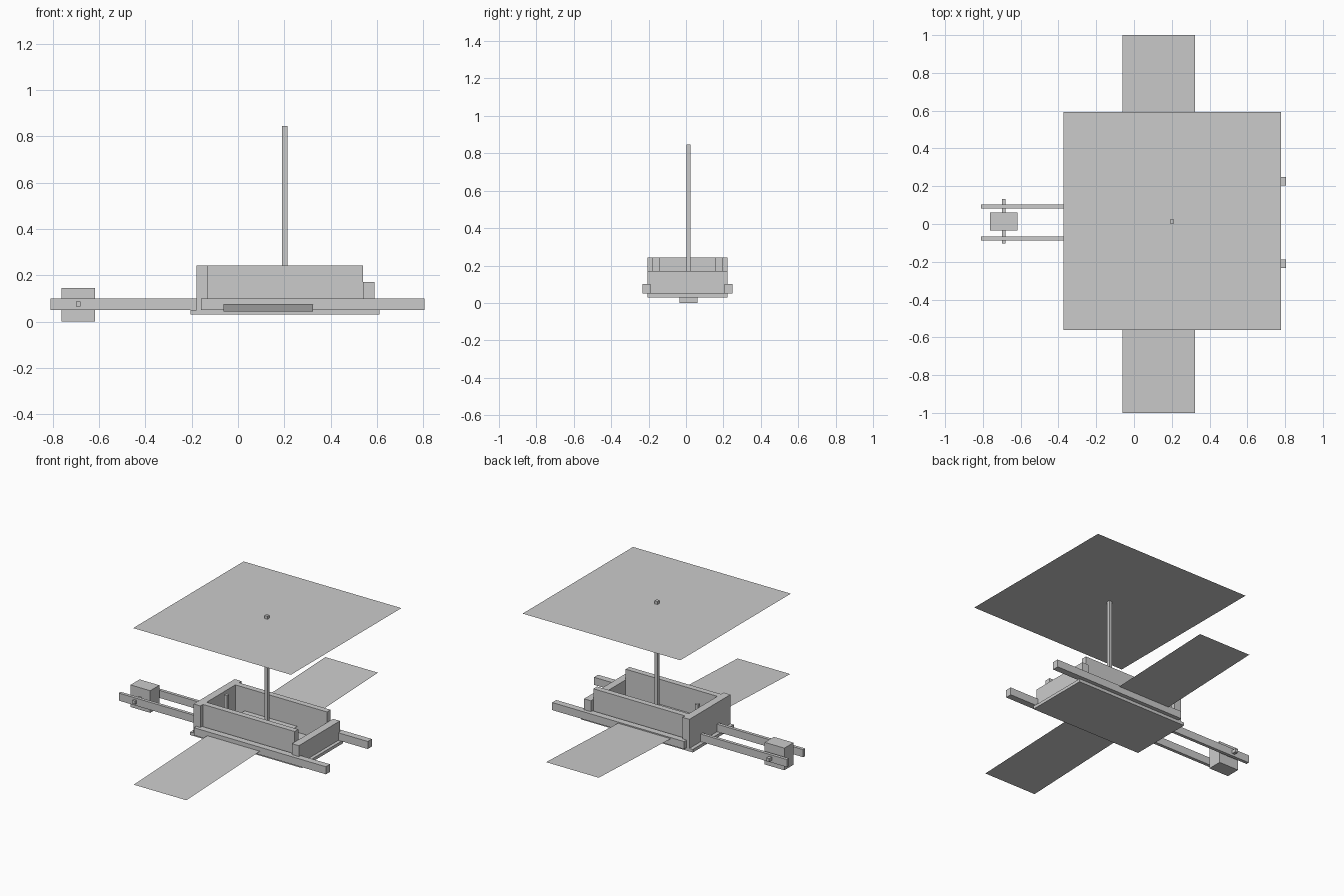
import bpy

if "Cube" in bpy.data.objects:
    bpy.data.objects.remove(bpy.data.objects["Cube"])


def box(name, xr, yr, zr):
    """Axis-aligned box from its x, y and z ranges."""
    verts = [(x, y, z) for x in xr for y in yr for z in zr]
    faces = [(0, 1, 3, 2), (4, 6, 7, 5), (0, 4, 5, 1),
             (2, 3, 7, 6), (0, 2, 6, 4), (1, 5, 7, 3)]
    return add(name, verts, faces)


def sheet(name, xr, yr, zr):
    """Single flat panel whose height runs from zr[0] (front) to zr[1] (back)."""
    verts = [(xr[0], yr[0], zr[0]), (xr[1], yr[0], zr[0]),
             (xr[1], yr[1], zr[1]), (xr[0], yr[1], zr[1])]
    return add(name, verts, [(0, 1, 2, 3)])


def add(name, verts, faces):
    mesh = bpy.data.meshes.new(name)
    mesh.from_pydata(verts, [], faces)
    mesh.update()
    obj = bpy.data.objects.new(name, mesh)
    bpy.context.collection.objects.link(obj)
    return obj


MID = 0.008  # centre line of the body in y


def pair(name, xr, inner, outer, zr):
    """Front and back copies mirrored about the body centre line."""
    box(name + "_front", xr, (MID - outer, MID - inner), zr)
    box(name + "_back", xr, (MID + inner, MID + outer), zr)


BODY_Y = (-0.207, 0.222)

# Tray: floor, tall end, low end and long sides
box("floor_plate", (-0.205, 0.612), BODY_Y, (0.03, 0.05))
box("tall_end_wall", (-0.18, -0.13), BODY_Y, (0.05, 0.242))
box("low_end_wall", (0.54, 0.59), BODY_Y, (0.05, 0.172))
pair("side_wall", (-0.13, 0.54), 0.150, 0.188, (0.05, 0.242))

# Carrying handles along the outside
pair("handle", (-0.16, 0.805), 0.197, 0.240, (0.05, 0.10))

# Fork, axle and square wheel
pair("fork_rail", (-0.81, -0.18), 0.075, 0.096, (0.05, 0.10))
box("axle", (-0.70, -0.68), (-0.103, 0.133), (0.065, 0.087))
box("wheel", (-0.762, -0.618), (-0.034, 0.061), (0.0, 0.146))

# Posts and flat panels
box("mast", (0.191, 0.213), (0.003, 0.025), (0.05, 0.846))
box("short_post", (-0.104, -0.082), (0.003, 0.025), (0.05, 0.242))
sheet("canopy", (-0.374, 0.779), (-0.56, 0.593), (0.826, 0.826))
sheet("wing_panel", (-0.062, 0.323), (-1.0, 1.0), (0.043, 0.122))
